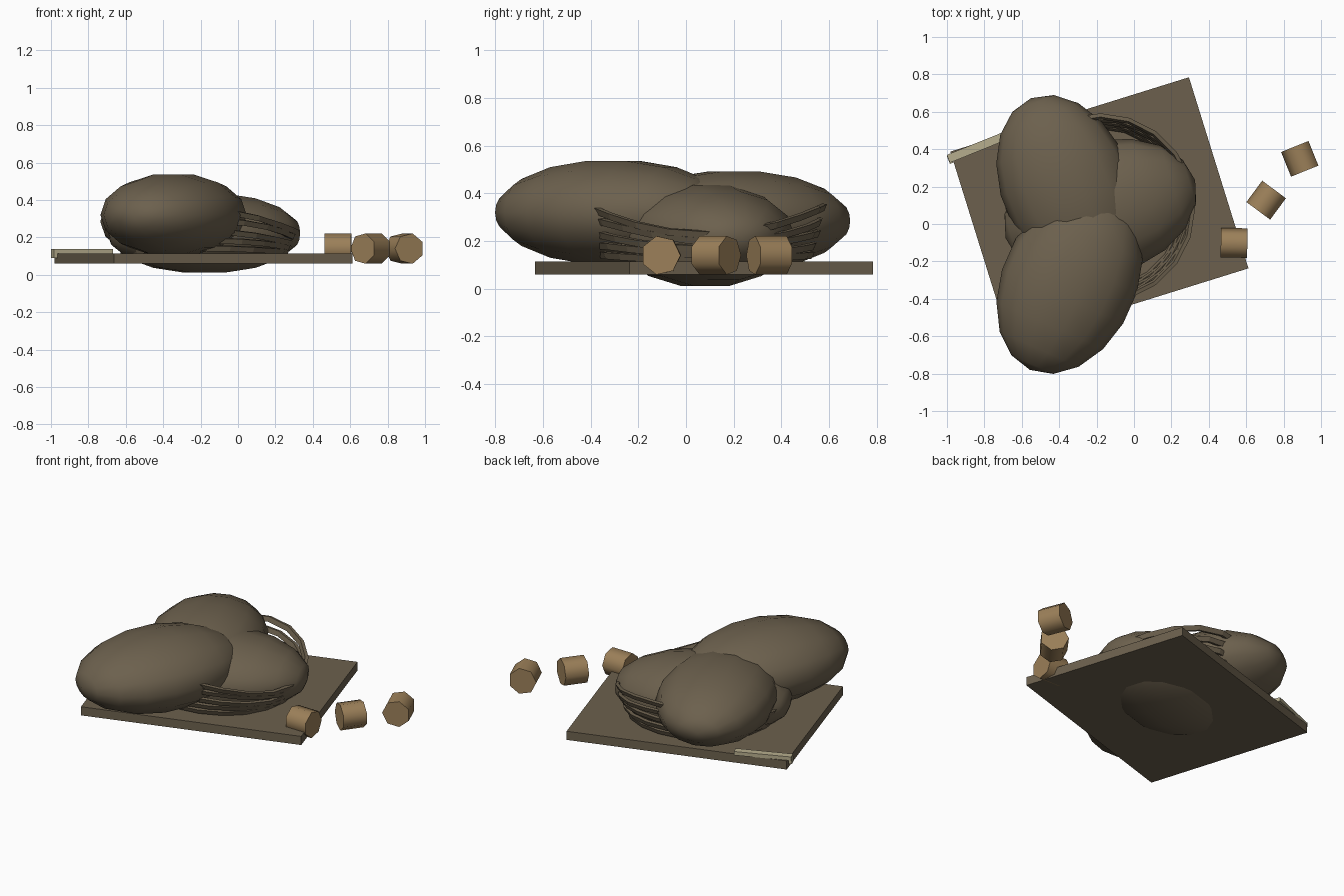
import bpy, bmesh, math
from math import sin, cos, radians, tau
from mathutils import Matrix, Vector

cube = bpy.data.objects.get("Cube")
if cube:
    bpy.data.objects.remove(cube, do_unlink=True)


def material(name, rgb):
    m = bpy.data.materials.new(name)
    m.use_nodes = True
    m.diffuse_color = (*rgb, 1)
    bsdf = m.node_tree.nodes["Principled BSDF"]
    bsdf.inputs["Base Color"].default_value = (*rgb, 1)
    bsdf.inputs["Roughness"].default_value = 0.9
    return m


BROWN = material("dull brown", (0.150, 0.118, 0.075))
CORK = material("cork tan", (0.330, 0.215, 0.100))
PAPER = material("pale straw", (0.470, 0.420, 0.270))


def finish(bm, name, mat, matrix, smooth=None):
    """Turn a bmesh into a placed object, optionally smooth shaded."""
    bm.transform(matrix)
    mesh = bpy.data.meshes.new(name)
    bm.to_mesh(mesh)
    bm.free()
    mesh.materials.append(mat)
    ob = bpy.data.objects.new(name, mesh)
    bpy.context.collection.objects.link(ob)
    if smooth:
        bpy.ops.object.select_all(action="DESELECT")
        ob.select_set(True)
        bpy.context.view_layer.objects.active = ob
        bpy.ops.object.shade_smooth_by_angle(angle=radians(smooth))
    return ob


def place(loc, turn):
    return Matrix.Translation(loc) @ Matrix.Rotation(radians(turn), 4, "Z")


def box(name, mat, loc, size, turn):
    bm = bmesh.new()
    bmesh.ops.create_cube(bm, size=1)
    return finish(bm, name, mat, place(loc, turn) @ Matrix.Diagonal((*size, 1)))


def loaf(name, loc, radii, turn):
    """Faceted ellipsoid whose poles point along its long axis."""
    bm = bmesh.new()
    bmesh.ops.create_uvsphere(bm, u_segments=14, v_segments=9, radius=1)
    lay_down = Matrix.Rotation(radians(90), 4, "Y")
    finish(bm, name, BROWN,
           place(loc, turn) @ Matrix.Diagonal((*radii, 1)) @ lay_down, 60)


def cork(name, loc, turn):
    bm = bmesh.new()
    bmesh.ops.create_cone(bm, cap_ends=True, segments=7,
                          radius1=0.083, radius2=0.083, depth=0.142)
    finish(bm, name, CORK,
           place(loc, turn) @ Matrix.Rotation(radians(90), 4, "Y"), 55)


def hoop(name, radius, z_side, z_end, turn, steps=20):
    """Basket strip: a closed ribbon that rises toward its two ends."""
    bm = bmesh.new()
    rings = []
    for i in range(steps):
        a = tau * i / steps
        z = z_side + (z_end - z_side) * sin(a) ** 2
        rings.append([bm.verts.new((r * cos(a), r * sin(a), z + dz))
                      for r, dz in ((radius, -0.014), (radius + 0.012, 0.014),
                                    (radius - 0.008, 0.018), (radius - 0.02, -0.01))])
    for i, ring in enumerate(rings):
        nxt = rings[(i + 1) % steps]
        for k in range(4):
            j = (k + 1) % 4
            bm.faces.new((ring[k], nxt[k], nxt[j], ring[j]))
    finish(bm, name, BROWN, place((-0.18, 0.085, 0), turn))


# Serving board
box("board", BROWN, (-0.185, 0.075, 0.0875), (1.336, 1.07, 0.055), 17.3)

# Three loaves piled on one another, the lowest one sunk through the board
loaf("front_loaf", (-0.345, -0.305, 0.32), (0.52, 0.36, 0.225), 66)
loaf("back_loaf", (-0.36, 0.2, 0.285), (0.51, 0.35, 0.215), 112)
loaf("bottom_loaf", (-0.18, 0.08, 0.223), (0.53, 0.36, 0.22), 17)

# Open basket of curved strips around the loaves
sides = (0.225, 0.195, 0.165, 0.14, 0.12)
ends = (0.34, 0.285, 0.23, 0.18, 0.14)
for n, (side, end) in enumerate(zip(sides, ends)):
    hoop(f"basket_strip_{n + 1}", 0.495 - 0.013 * n, side, end, 8 * (n % 2))

# Loose corks beside the board
cork("near_cork", (0.535, -0.105, 0.14), -1)
cork("middle_cork", (0.71, 0.125, 0.14), 53.5)
cork("far_cork", (0.89, 0.35, 0.14), 112)

# Pale folded strip lying over the board corner
box("straw_strip", PAPER, (-0.835, 0.412, 0.126), (0.34, 0.045, 0.024), 22)
box("straw_strip_fold", PAPER, (-0.983, 0.346, 0.108), (0.02, 0.045, 0.036), 22)
